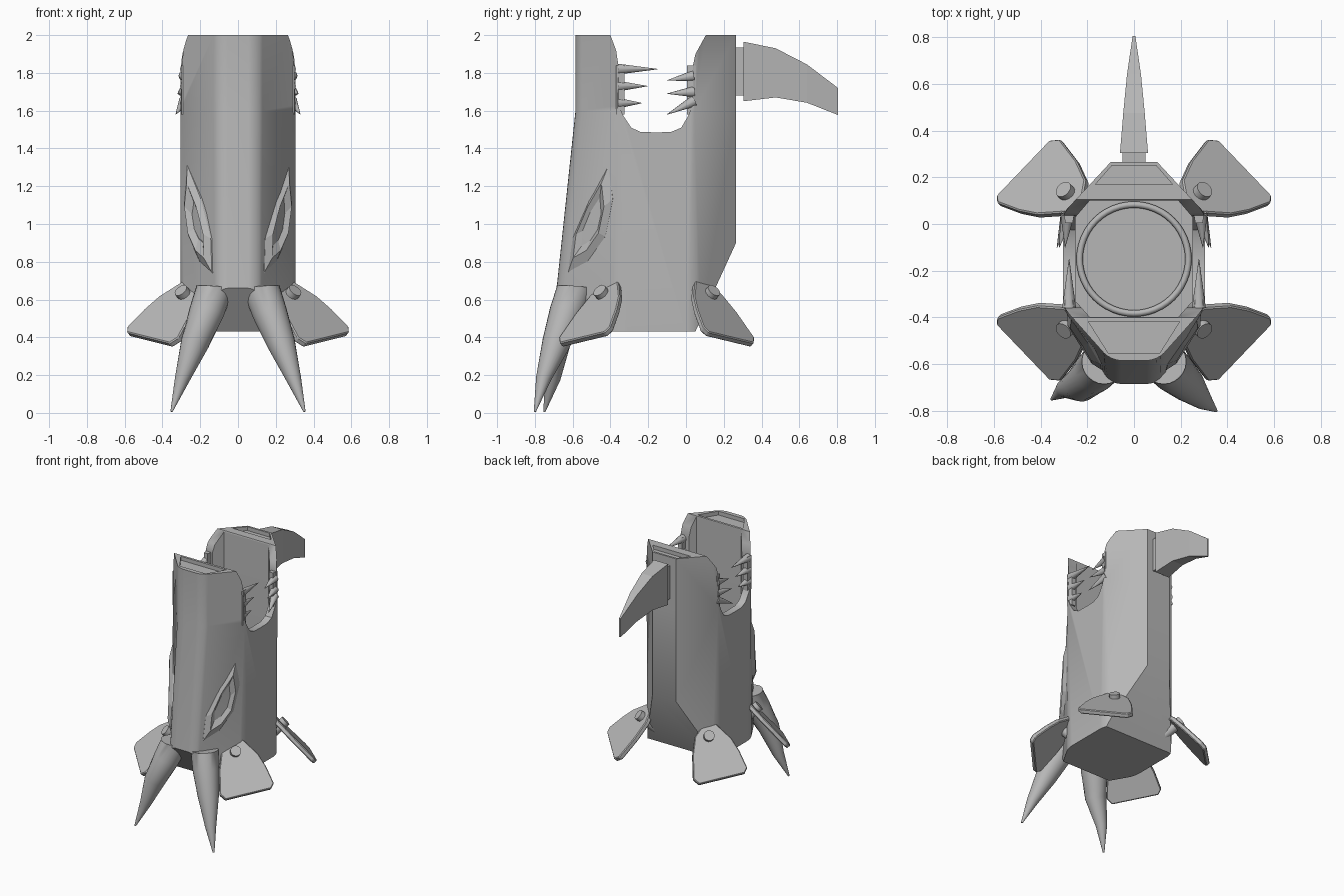
import bpy, bmesh, math
from mathutils import Vector

if "Cube" in bpy.data.objects:
    bpy.data.objects.remove(bpy.data.objects["Cube"])

grey = bpy.data.materials.new("stone_grey")
grey.use_nodes = True
colour = (0.47, 0.47, 0.47, 1)
grey.diffuse_color = colour
grey.node_tree.nodes["Principled BSDF"].inputs["Base Color"].default_value = colour


def make_object(name, bm):
    bmesh.ops.recalc_face_normals(bm, faces=bm.faces)
    mesh = bpy.data.meshes.new(name)
    bm.to_mesh(mesh)
    bm.free()
    mesh.materials.append(grey)
    obj = bpy.data.objects.new(name, mesh)
    bpy.context.collection.objects.link(obj)
    return obj


def smooth(obj, angle=32):
    bpy.ops.object.select_all(action="DESELECT")
    obj.select_set(True)
    bpy.context.view_layer.objects.active = obj
    bpy.ops.object.shade_smooth_by_angle(angle=math.radians(angle))


def loft_mesh(rings, caps=True, closed=False):
    bm = bmesh.new()
    loops = [[bm.verts.new(p) for p in ring] for ring in rings]
    pairs = list(zip(loops, loops[1:]))
    if closed:
        pairs.append((loops[-1], loops[0]))
    for a, b in pairs:
        for i in range(len(a)):
            j = (i + 1) % len(a)
            bm.faces.new((a[i], a[j], b[j], b[i]))
    if caps:
        bm.faces.new(loops[0])
        bm.faces.new(loops[-1])
    return bm


def loft(name, rings):
    return make_object(name, loft_mesh(rings))


def upright(name, outline, low, high):
    """Prism standing on a floor outline."""
    return loft(name, [[(x, y, z) for x, y in outline] for z in (low, high)])


def tube(name, points, radii, sides=16):
    """Round, tapering tube along a path."""
    pts = [Vector(p) for p in points]
    rings = []
    for i, (p, r) in enumerate(zip(pts, radii)):
        way = pts[min(i + 1, len(pts) - 1)] - pts[max(i - 1, 0)]
        turn = way.to_track_quat("Z", "Y")
        angles = [math.tau * k / sides for k in range(sides)]
        rings.append([p + turn @ Vector((r * math.cos(a), r * math.sin(a), 0)) for a in angles])
    obj = loft(name, rings)
    smooth(obj, 50)
    return obj


def both_sides(half):
    return half + [(-x, y) for x, y in reversed(half)]


# Body: eight-sided column, front swelling towards the bottom
SIDE_FRONT, SIDE_BACK, HALF, FLAT, BACK = -0.355, 0.045, 0.305, 0.1, 0.265


def front_y(z):
    return -0.585 - 0.1 * max(0, 1.6 - z) / 0.94


def section(z):
    outline = both_sides([(FLAT, front_y(z)), (HALF, SIDE_FRONT), (HALF, SIDE_BACK), (FLAT, BACK)])
    return [(x, y, z) for x, y in outline]


bm = loft_mesh([section(z) for z in (0.43, 1.6, 2)])
corners = [e for e in bm.edges
           if abs(e.verts[0].co.z - e.verts[1].co.z) > 0.1 and e.verts[0].co.y < 0.1]
bmesh.ops.bevel(bm, geom=corners, offset=0.045, segments=4, profile=0.5, affect="EDGES")
# Undercuts at the lower back and lower front
for point, normal in (((0, BACK, 0.9), (0, 0.24, -0.11)), ((0, -0.685, 0.66), (0, -0.23, -0.165))):
    bmesh.ops.bisect_plane(bm, geom=bm.verts[:] + bm.edges[:] + bm.faces[:],
                           plane_co=point, plane_no=normal, clear_outer=True)
    bmesh.ops.holes_fill(bm, edges=[e for e in bm.edges if e.is_boundary], sides=0)
body = make_object("body", bm)

# Cutters: side notch, inner cavity and two shallow top recesses
notch = [(-0.4, 2.1), (-0.4, 2), (-0.37, 1.92), (-0.358, 1.84), (-0.358, 1.63), (-0.33, 1.57),
         (-0.29, 1.51), (-0.24, 1.487), (-0.155, 1.485), (-0.08, 1.487), (-0.025, 1.51),
         (0.01, 1.57), (0.037, 1.63), (0.037, 1.84), (0.05, 1.9), (0.105, 2), (0.105, 2.1)]
cavity = both_sides([(0.19, -0.398), (0.25, -0.33), (0.25, 0.03), (0.19, 0.1)])
cutters = [loft("notch_cutter", [[(x, y, z) for y, z in notch] for x in (-0.5, 0.5)]),
           upright("cavity_cutter", cavity, 1.2, 2.1)]
for wide, y0, narrow, y1 in ((0.195, -0.418, 0.11, -0.553), (0.165, 0.17, 0.095, 0.25)):
    cutters.append(upright("recess_cutter", both_sides([(wide, y0), (narrow, y1)]), 1.97, 2.1))
for cutter in cutters:
    cutter.hide_render = True
    mod = body.modifiers.new("cut", "BOOLEAN")
    mod.object = cutter
    mod.operation = "DIFFERENCE"
    mod.solver = "EXACT"
cut_mesh = bpy.data.meshes.new_from_object(
    body.evaluated_get(bpy.context.evaluated_depsgraph_get()))
body.modifiers.clear()
body.data = cut_mesh
for cutter in cutters:
    bpy.data.objects.remove(cutter)
smooth(body)
body.modifiers.new("clean_normals", "WEIGHTED_NORMAL").keep_sharp = True

# Ring on the cavity floor
bpy.ops.mesh.primitive_torus_add(location=(0, -0.15, 1.21), major_radius=0.233, minor_radius=0.014,
                                 major_segments=48, minor_segments=8)
ring = bpy.context.object
ring.name = "cavity_ring"
ring.data.materials.append(grey)
smooth(ring, 60)


# Back horn with its neck
def slab(y, low, high, w):
    return [(-w, y, low), (w, y, low), (w, y, high), (-w, y, high)]


loft("horn_neck", [slab(y, 1.68, 1.935, 0.05) for y in (0.25, 0.31)])
loft("back_horn", [slab(0.305, 1.65, 1.965, 0.06), slab(0.475, 1.67, 1.93, 0.046),
                   slab(0.64, 1.642, 1.845, 0.03), slab(0.805, 1.577, 1.72, 0.006)])

MID_Y = -0.155
for side, sx in (("left", 1), ("right", -1)):
    # Gums and teeth along both edges of the notch
    for end, y0, y1 in (("front", -0.37, -0.325), ("back", 0.05, 0.005)):
        gum = [(sx * 0.255, y0), (sx * 0.3, y0), (sx * 0.295, y1), (sx * 0.262, y1)]
        upright(f"{end}_gum_{side}", gum, 1.58, 1.84)
    for i, (z, tip) in enumerate(((1.82, -0.15), (1.73, -0.205), (1.64, -0.235))):
        tube(f"front_tooth_{side}_{i}", [(sx * 0.278, -0.36, z), (sx * 0.278, tip, z)],
             [0.03, 0.001], 10)
    for i, (z, drop, out) in enumerate(((1.785, 0.025, 0.295), (1.7, 0.01, 0.32), (1.65, 0.07, 0.33))):
        tube(f"back_tooth_{side}_{i}", [(sx * 0.285, 0.04, z), (sx * out, -0.1, z - drop)],
             [0.03, 0.001], 10)

    # Front claws
    tip_y = -0.8 if sx > 0 else -0.75
    tube(f"claw_{side}", [(sx * 0.128, -0.59, 0.665), (sx * 0.13, -0.592, 0.64),
                          (sx * 0.168, -0.632, 0.53), (sx * 0.228, -0.687, 0.37),
                          (sx * 0.295, tip_y + 0.045, 0.18), (sx * 0.352, tip_y, 0.007)],
         [0.096, 0.096, 0.092, 0.075, 0.04, 0.006], 24)

    # Leaf-shaped eye frame lying on the front slanted face
    leaf = [(0.15, 0.73), (0.18, 0.92), (0.45, 1.14), (0.82, 1.33),
            (0.91, 1.14), (0.78, 0.93), (0.48, 0.79)]
    cu = sum(p[0] for p in leaf) / len(leaf)
    cz = sum(p[1] for p in leaf) / len(leaf)
    rings = []
    for scale, lift in ((1, -0.015), (0.95, 0.005), (0.66, 0.03), (0.36, 0.004), (0.36, -0.015)):
        loop = []
        for u, z in leaf:
            u, z = cu + (u - cu) * scale, cz + (z - cz) * scale
            y = front_y(z) + u * (SIDE_FRONT - front_y(z))
            x = FLAT + u * (HALF - FLAT)
            loop.append((sx * (x + lift * 0.8), y - lift * 0.6, z))
        rings.append(loop)
    make_object(f"eye_frame_{side}", loft_mesh(rings, caps=False, closed=True))

    # Four sloping fins with a stud through each
    fin_outline = [(-0.12, 0.431), (-0.05, 0.45), (0.046, 0.534), (0.09, 0.6), (0.131, 0.69),
                   (0.11, 0.713), (-0.216, 0.72), (-0.252, 0.69), (-0.237, 0.576), (-0.205, 0.49)]
    for end, sy in (("front", 1), ("back", -1)):
        diag = math.sqrt(0.5)

        def place(t, d, lift):
            """Across, outward and off-surface distances on a fin's sloping plane."""
            z = 0.71 + 0.15 * (t + 0.07) - 1.13 * (d - 0.43) + lift * 0.66
            d += lift * 0.75
            x, y = (d + t) * diag, (t - d) * diag
            return (sx * x, MID_Y + sy * (y - MID_Y), z)

        fin = loft(f"{end}_fin_{side}",
                   [[place(t, d, lift) for t, d in fin_outline] for lift in (-0.02, 0.015)])
        bevel = fin.modifiers.new("soft_edges", "BEVEL")
        bevel.width = 0.006
        tube(f"{end}_fin_stud_{side}", [place(-0.11, 0.505, lift) for lift in (-0.13, 0.045)],
             [0.038, 0.038], 14)
